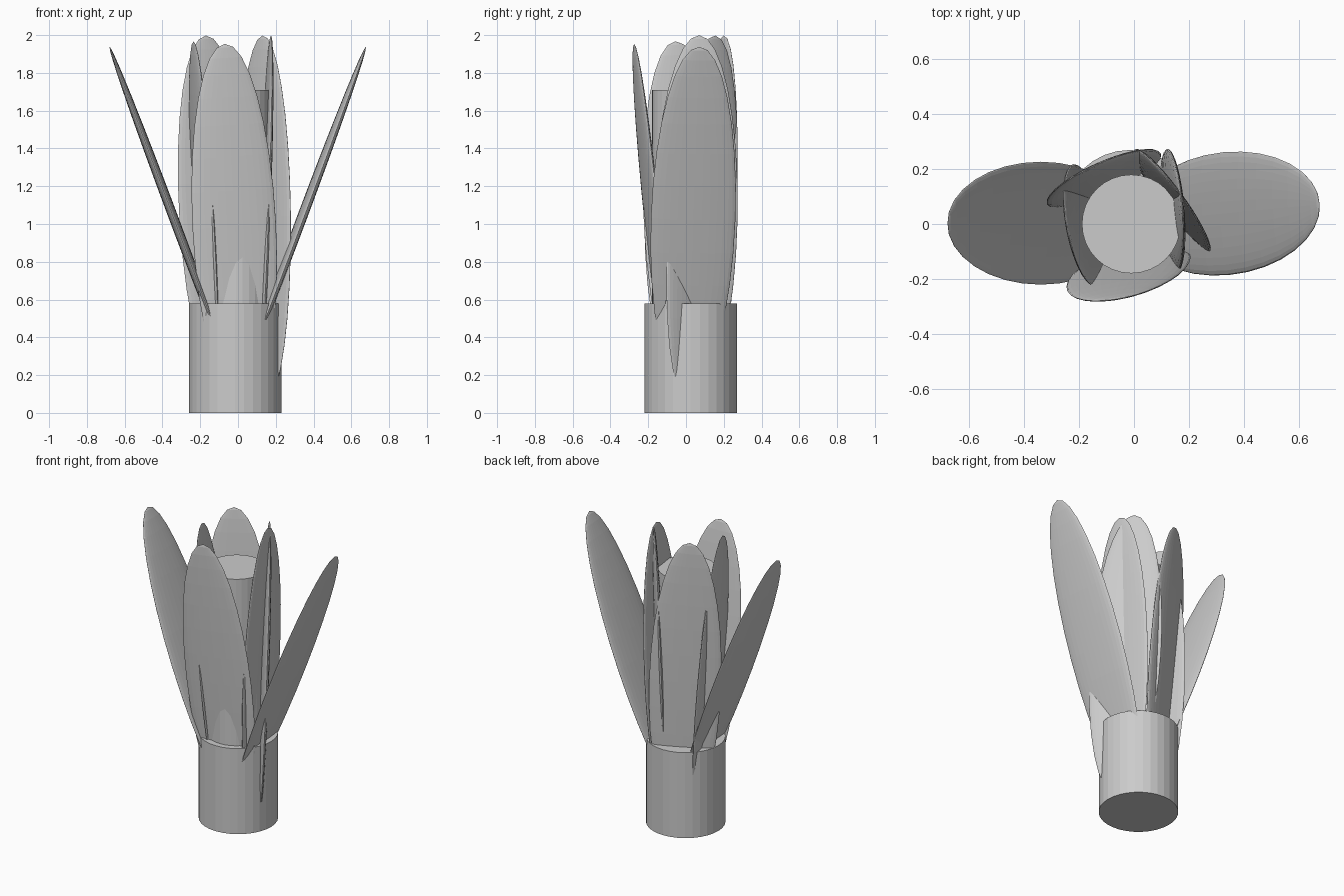
import bpy
import bmesh
from mathutils import Vector, Matrix

cube = bpy.data.objects.get("Cube")
if cube:
    bpy.data.objects.remove(cube, do_unlink=True)

grey = bpy.data.materials.new("plain_grey")
grey.use_nodes = True
grey.diffuse_color = (0.6, 0.6, 0.6, 1)
grey.node_tree.nodes["Principled BSDF"].inputs["Base Color"].default_value = grey.diffuse_color

PETAL_LENGTH, PETAL_WIDTH, PETAL_THICKNESS = 0.97, 0.224, 0.025  # half sizes


def add_object(name, bm):
    mesh = bpy.data.meshes.new(name)
    bm.to_mesh(mesh)
    bm.free()
    mesh.materials.append(grey)
    obj = bpy.data.objects.new(name, mesh)
    bpy.context.collection.objects.link(obj)
    return obj


def cylinder(name, x, y, radius, bottom, top):
    bm = bmesh.new()
    bmesh.ops.create_cone(bm, cap_ends=True, segments=32, radius1=radius, radius2=radius,
                          depth=top - bottom,
                          matrix=Matrix.Translation((x, y, (bottom + top) / 2)))
    return add_object(name, bm)


def petal(name, centre, lean, across):
    """Flattened ellipsoid: lean is the tip's sideways offset, across the width direction."""
    rise = (PETAL_LENGTH ** 2 - lean[0] ** 2 - lean[1] ** 2) ** 0.5
    long_axis = Vector((*lean, rise)).normalized()
    wide_axis = Vector((*across, 0))
    wide_axis = (wide_axis - wide_axis.project(long_axis)).normalized()
    thin_axis = wide_axis.cross(long_axis)
    turn = Matrix((wide_axis, thin_axis, long_axis)).transposed().to_4x4()
    size = Matrix.Diagonal((PETAL_WIDTH, PETAL_THICKNESS, PETAL_LENGTH, 1))
    bm = bmesh.new()
    bmesh.ops.create_uvsphere(bm, u_segments=32, v_segments=16, radius=1,
                              matrix=Matrix.Translation(centre) @ turn @ size)
    return add_object(name, bm)


# Stem base and the tall core inside the petals
cylinder("base", -0.015, 0.025, 0.245, 0, 0.58)
cylinder("core", -0.01, 0, 0.18, 0.1, 1.71)

# Two petals spread wide
petal("right_spread_petal", (-0.34, 0.003, 1.03), (-0.34, 0), (0, 1))
petal("left_spread_petal", (0.337, 0.038, 1.03), (0.34, 0.033), (-0.01, 0.22))

# Five upright petals around the core
petal("front_petal", (-0.02, -0.175, 0.99), (-0.05, -0.1), (0.22, 0.035))
petal("right_petal", (-0.18, -0.005, 1.0), (-0.055, -0.05), (-0.05, 0.21))
petal("back_petal", (-0.11, 0.165, 1.03), (-0.06, 0.035), (0.19, 0.095))
petal("back_left_petal", (0.14, 0.085, 1.03), (-0.01, 0.07), (0.13, -0.165))
petal("left_petal", (0.14, 0.05, 1.03), (0.035, 0.02), (-0.02, 0.215))
